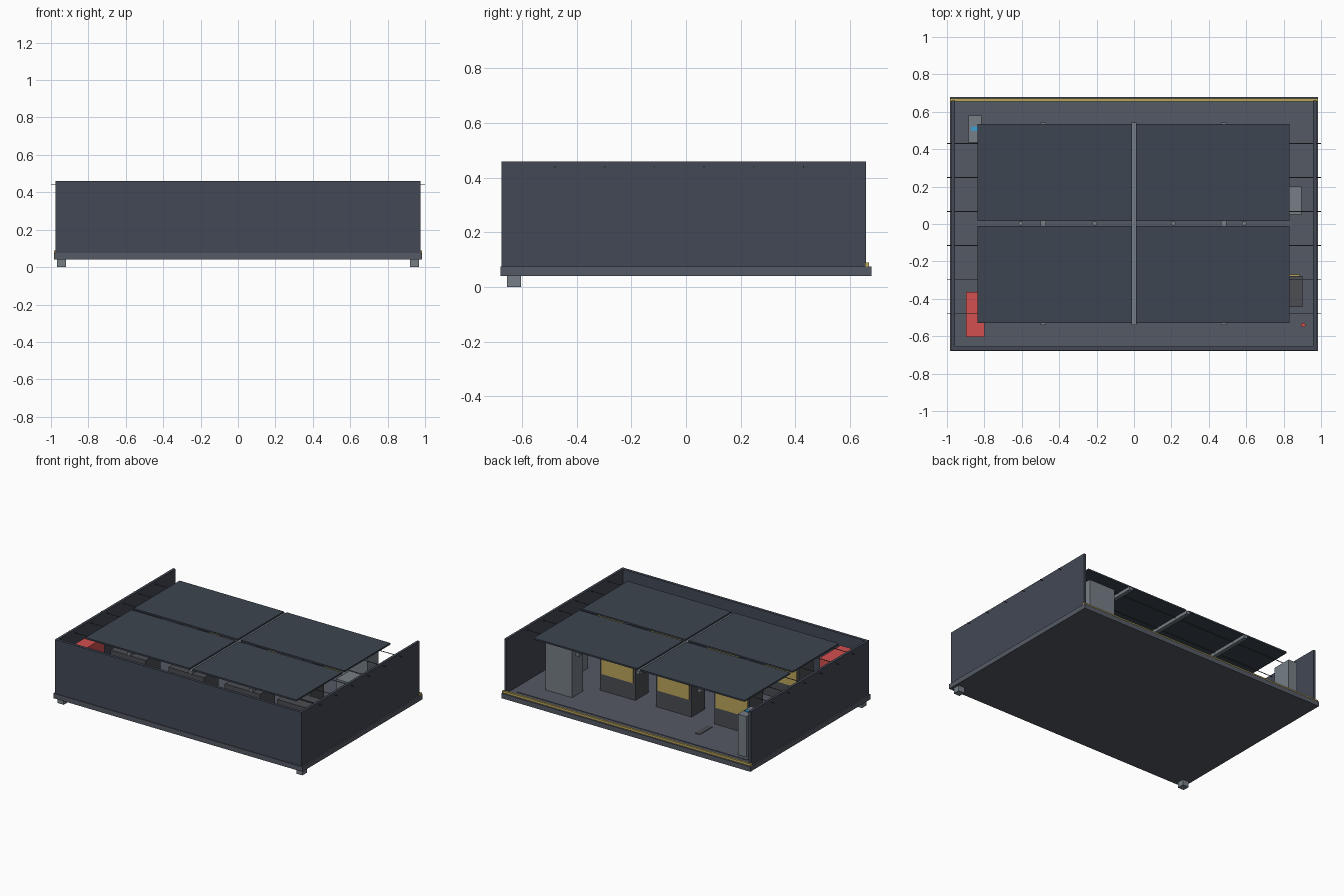
import bpy, math

if "Cube" in bpy.data.objects:
    bpy.data.objects.remove(bpy.data.objects["Cube"])


def mat(name, c):
    m = bpy.data.materials.new(name)
    m.diffuse_color = (*c, 1)
    m.use_nodes = True
    m.node_tree.nodes["Principled BSDF"].inputs["Base Color"].default_value = m.diffuse_color
    return m


slate = mat("slate", (0.055, 0.065, 0.09))
roof = mat("roof_slate", (0.045, 0.06, 0.08))
floor_grey = mat("floor_grey", (0.09, 0.10, 0.125))
dark = mat("dark_grey", (0.07, 0.075, 0.085))
steel = mat("steel", (0.18, 0.21, 0.24))
yellow = mat("yellow", (0.50, 0.38, 0.10))
red = mat("red", (0.65, 0.08, 0.08))
blue = mat("blue", (0.05, 0.35, 0.65))


def box(name, x, y, z, m=None):
    """Box from (min, max) ranges."""
    bpy.ops.mesh.primitive_cube_add(
        size=1, location=[(a + b) / 2 for a, b in (x, y, z)])
    o = bpy.context.object
    o.name = name
    o.scale = [b - a for a, b in (x, y, z)]
    bpy.ops.object.transform_apply(location=False, rotation=False, scale=True)
    if m:
        o.data.materials.append(m)
    return o


def rod(name, loc, r, length, rot=(0, 0, 0), m=None, sides=12):
    bpy.ops.mesh.primitive_cylinder_add(
        vertices=sides, radius=r, depth=length, location=loc, rotation=rot)
    o = bpy.context.object
    o.name = name
    if m:
        o.data.materials.append(m)
    return o


FLOOR = 0.075

# base, floor and open-side safety edge
box("base_slab", (-0.985, 0.985), (-0.68, 0.68), (0.04, FLOOR), floor_grey)
box("floor_inset", (-0.91, 0.91), (-0.61, 0.61), (FLOOR, 0.079), floor_grey)
box("safety_edge", (-0.985, 0.985), (0.655, 0.67), (FLOOR, 0.09), yellow)

# front and side walls, front feet
box("front_wall", (-0.975, 0.975), (-0.675, -0.655), (FLOOR, 0.46), slate)
for s, side in ((-1, "left"), (1, "right")):
    box(side + "_wall", sorted((s * 0.957, s * 0.975)), (-0.655, 0.66),
        (FLOOR, 0.46), slate)
    box(side + "_foot", sorted((s * 0.92, s * 0.968)), (-0.655, -0.605),
        (0, 0.04), steel)

# ceiling panels on beams
for i, x in enumerate(((-0.837, -0.012), (0.012, 0.832))):
    for j, y in enumerate(((-0.53, -0.01), (0.015, 0.535))):
        box(f"ceiling_panel_{i}_{j}", x, y, (0.445, 0.456), roof)
for x in (-0.485, 0, 0.48):
    box("ceiling_beam", (x - 0.014, x + 0.014), (-0.54, 0.543),
        (0.422, 0.445), steel)

# tie rods running through both side walls
for i in range(6):
    rod("tie_rod", (0, 0.43 - i * 0.182, 0.44), 0.0025, 2.0,
        (0, math.pi / 2, 0), dark, 6)


# cabinets with a yellow back panel
def machine(x, y0, y1):
    box("machine_body", (x - 0.14, x + 0.14), (y0, y1), (FLOOR, 0.37), dark)
    box("machine_panel", (x - 0.125, x + 0.125), (y1, y1 + 0.006),
        (0.2, 0.335), yellow)
    box("machine_ridge", (x - 0.12, x + 0.12),
        ((y0 + y1) / 2 - 0.004, (y0 + y1) / 2 + 0.004), (0.37, 0.376), dark)


for x in (-0.56, -0.10, 0.345):
    machine(x, 0.13, 0.28)
for x in (-0.56, -0.10, 0.345, 0.76):
    machine(x, -0.443, -0.277)

# lockers, chest and control post
box("tall_locker", (0.565, 0.775), (0.355, 0.48), (FLOOR, 0.42), steel)
box("side_locker", (0.74, 0.895), (0.05, 0.2), (FLOOR, 0.36), steel)
box("tool_chest", (-0.897, -0.80), (-0.603, -0.363), (FLOOR, 0.405), red)
box("control_post", (-0.885, -0.816), (0.437, 0.58), (FLOOR, 0.37), steel)
box("control_screen", (-0.872, -0.83), (0.497, 0.522), (0.37, 0.378), blue)
box("floor_drain", (-0.44, -0.40), (0.33, 0.47), (0.079, 0.083), dark)
rod("fire_bottle", (0.905, -0.54, 0.15), 0.012, 0.14, m=red)

# hanging lamps under the ceiling gap
for x in (-0.605, -0.21, 0.21, 0.59):
    rod("hanging_lamp", (x, 0.003, 0.42), 0.012, 0.04, m=steel)
